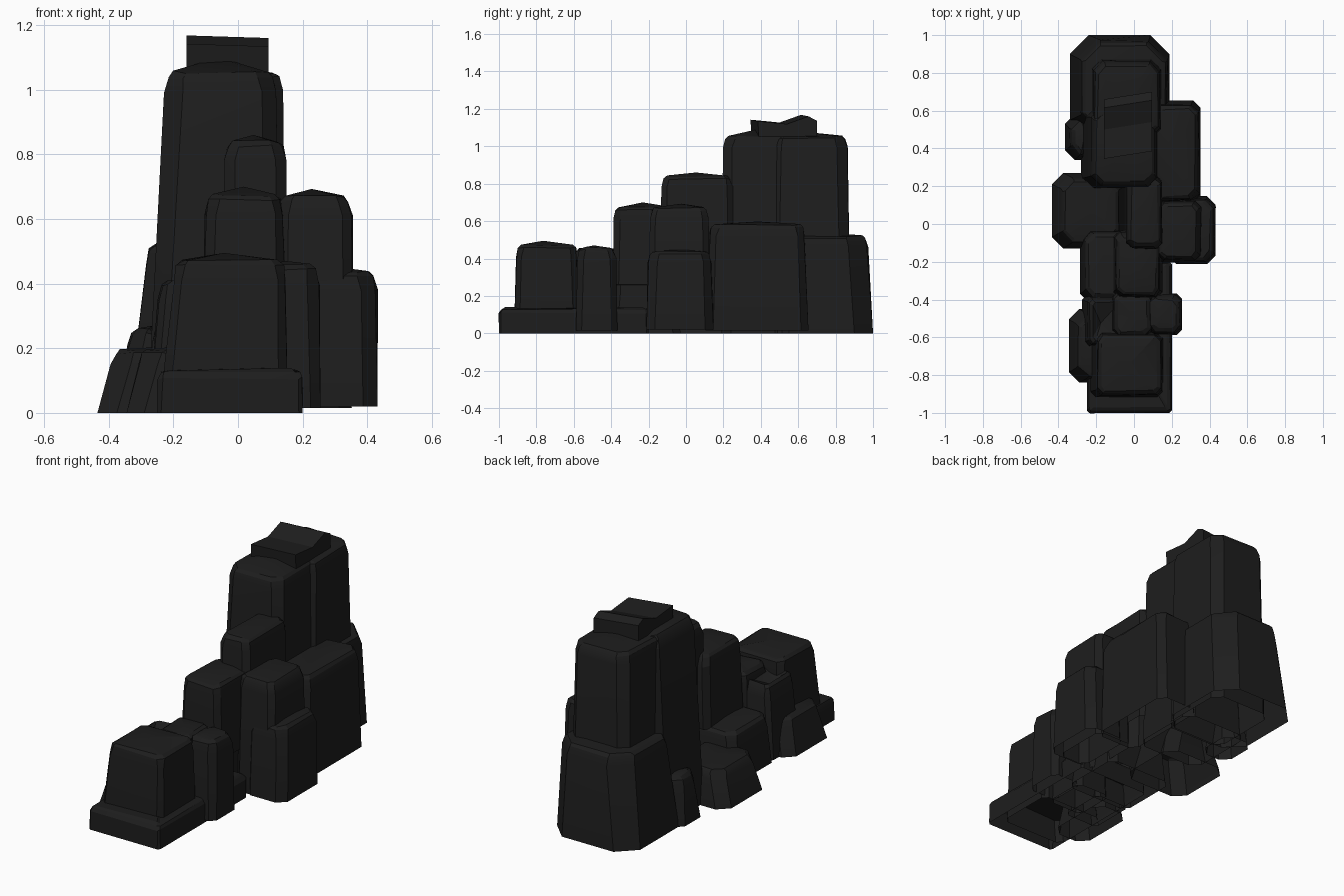
import bpy
import bmesh
import math
import random

random.seed(4)

default_cube = bpy.data.objects.get("Cube")
if default_cube:
    bpy.data.objects.remove(default_cube, do_unlink=True)

# One dark basalt colour for every part
stone = bpy.data.materials.new("dark_stone")
stone.use_nodes = True
stone_colour = (0.0125, 0.0125, 0.0125, 1)
stone.diffuse_color = stone_colour
shader = next(n for n in stone.node_tree.nodes if n.type == "BSDF_PRINCIPLED")
shader.inputs["Base Color"].default_value = stone_colour
shader.inputs["Roughness"].default_value = 0.9


def finish(name, bm):
    """Turn the bmesh into a shaded stone object."""
    bmesh.ops.recalc_face_normals(bm, faces=bm.faces)
    mesh = bpy.data.meshes.new(name)
    bm.to_mesh(mesh)
    bm.free()
    mesh.materials.append(stone)
    part = bpy.data.objects.new(name, mesh)
    bpy.context.collection.objects.link(part)
    bpy.ops.object.select_all(action="DESELECT")
    part.select_set(True)
    bpy.context.view_layer.objects.active = part
    bpy.ops.object.shade_smooth_by_angle(angle=math.radians(22))


def outline(xs, ys, inset_x, inset_y, cut):
    """Rectangle with cut corners, counter-clockwise."""
    left, right = xs[0] + inset_x, xs[1] - inset_x
    front, back = ys[0] + inset_y, ys[1] - inset_y
    return [(left + cut, front), (right - cut, front),
            (right, front + cut), (right, back - cut),
            (right - cut, back), (left + cut, back),
            (left, back - cut), (left, front + cut)]


def rock(name, xs, ys, height, taper=(0.01, 0.01), lean=0.0, base=0.0, crown=0.02, cut=0.03):
    """Hollow tapered block: walls, rounded shoulder and a peaked (or dipped) top."""
    bm = bmesh.new()
    tx, ty = taper
    shoulder = min(0.06, height * 0.2)
    cap = height - crown
    # Each level: height, insets, corner cut and sideways lean
    levels = [(base, 0, 0, cut, 0),
              (cap - shoulder, tx, ty, cut, lean),
              (cap - shoulder * 0.25, tx + 0.01, ty + 0.01, cut, lean),
              (cap, tx + 0.026, ty + 0.026, cut * 0.8, lean)]
    rings = []
    for i, (z, inset_x, inset_y, corner, shift) in enumerate(levels):
        wobble = 0.005 if i else 0.0
        rings.append([bm.verts.new((x + shift + random.uniform(-wobble, wobble),
                                    y + random.uniform(-wobble, wobble),
                                    z + random.uniform(-wobble, wobble)))
                      for x, y in outline(xs, ys, inset_x, inset_y, corner)])
    for low, high in zip(rings, rings[1:]):
        for i in range(len(low)):
            j = (i + 1) % len(low)
            bm.faces.new((low[i], low[j], high[j], high[i]))
    # Off-centre peak
    peak = bm.verts.new((sum(xs) / 2 + lean + random.uniform(-0.02, 0.02),
                         sum(ys) / 2 + random.uniform(-0.02, 0.02), height))
    top = rings[-1]
    for i in range(len(top)):
        bm.faces.new((top[i], top[(i + 1) % len(top)], peak))
    finish(name, bm)


# Front ledge and the block standing on it
rock("front_ledge", (-0.25, 0.20), (-1.0, -0.2), 0.14, (0.002, 0.002), crown=0.005, cut=0.012)
rock("front_block", (-0.245, 0.155), (-0.92, -0.57), 0.495, (0.025, 0.012), lean=0.02, crown=0.025)

# Stepped spine rising to the tower
rock("low_spine_block", (-0.12, 0.10), (-0.6, -0.35), 0.462, (0.005, 0.005), crown=0.01)
rock("front_right_block", (0.07, 0.255), (-0.588, -0.367), 0.47, (0.006, 0.01), base=0.015, crown=0.012)
rock("front_left_notch", (-0.275, -0.06), (-0.65, -0.38), 0.36, (0.02, 0.012), lean=0.01, crown=-0.05, cut=0.02)
rock("middle_spine_block", (-0.11, 0.152), (-0.39, -0.04), 0.70, (0.01, 0.006), base=0.26, crown=0.025)
rock("upper_spine_block", (-0.045, 0.155), (-0.14, 0.26), 0.86, (0.006, 0.01), base=0.15, crown=0.02)

# Tower: two tall columns, a broad rear base and a capstone
rock("tower_front_column", (-0.28, 0.135), (0.19, 0.62), 1.1, (0.035, 0.008), lean=0.02, crown=0.045, cut=0.05)
rock("tower_back_column", (-0.23, 0.15), (0.44, 0.88), 1.075, (0.013, 0.02), crown=0.02, cut=0.05)
rock("tower_rear_base", (-0.34, 0.187), (0.45, 1.0), 0.54, (0.035, 0.03), lean=0.022, crown=0.02, cut=0.1)

# Capstone with a sagging top, extruded across its width and skewed
bm = bmesh.new()
profile = [(0.35, 1.03), (0.345, 1.142), (0.5, 1.127), (0.615, 1.168), (0.66, 1.145), (0.66, 1.03)]
ends = [[bm.verts.new((x, y + shift, z + lift)) for y, z in profile]
        for x, lift, shift in ((-0.16, 0.0, 0.0), (0.095, -0.008, 0.04))]
for end in ends:
    bm.faces.new(end)
for i in range(len(profile)):
    j = (i + 1) % len(profile)
    bm.faces.new((ends[0][i], ends[0][j], ends[1][j], ends[1][i]))
finish("tower_capstone", bm)

# Buttresses on the +x side
rock("long_side_buttress", (0.09, 0.352), (0.105, 0.655), 0.598, (0.006, 0.02), base=0.015, crown=0.018, cut=0.04)
rock("tall_side_buttress", (0.12, 0.357), (-0.205, 0.13), 0.693, (0.004, 0.01), base=0.02, crown=0.022)
rock("outer_side_buttress", (0.18, 0.432), (-0.212, 0.147), 0.45, (0.004, 0.01), base=0.02, crown=0.012, cut=0.045)

# Low boulders on the -x side
rock("large_low_boulder", (-0.435, -0.03), (-0.13, 0.27), 0.205, (0.045, 0.025), crown=0.01, cut=0.06)
rock("small_rear_boulder", (-0.365, -0.18), (0.34, 0.58), 0.27, (0.025, 0.02), crown=0.012, cut=0.05)
rock("front_low_boulder", (-0.345, -0.12), (-0.84, -0.45), 0.203, (0.03, 0.025), lean=0.01, crown=0.01, cut=0.055)
rock("middle_low_boulder", (-0.285, 0.13), (-0.41, -0.03), 0.285, (0.02, 0.015), crown=0.012, cut=0.04)
